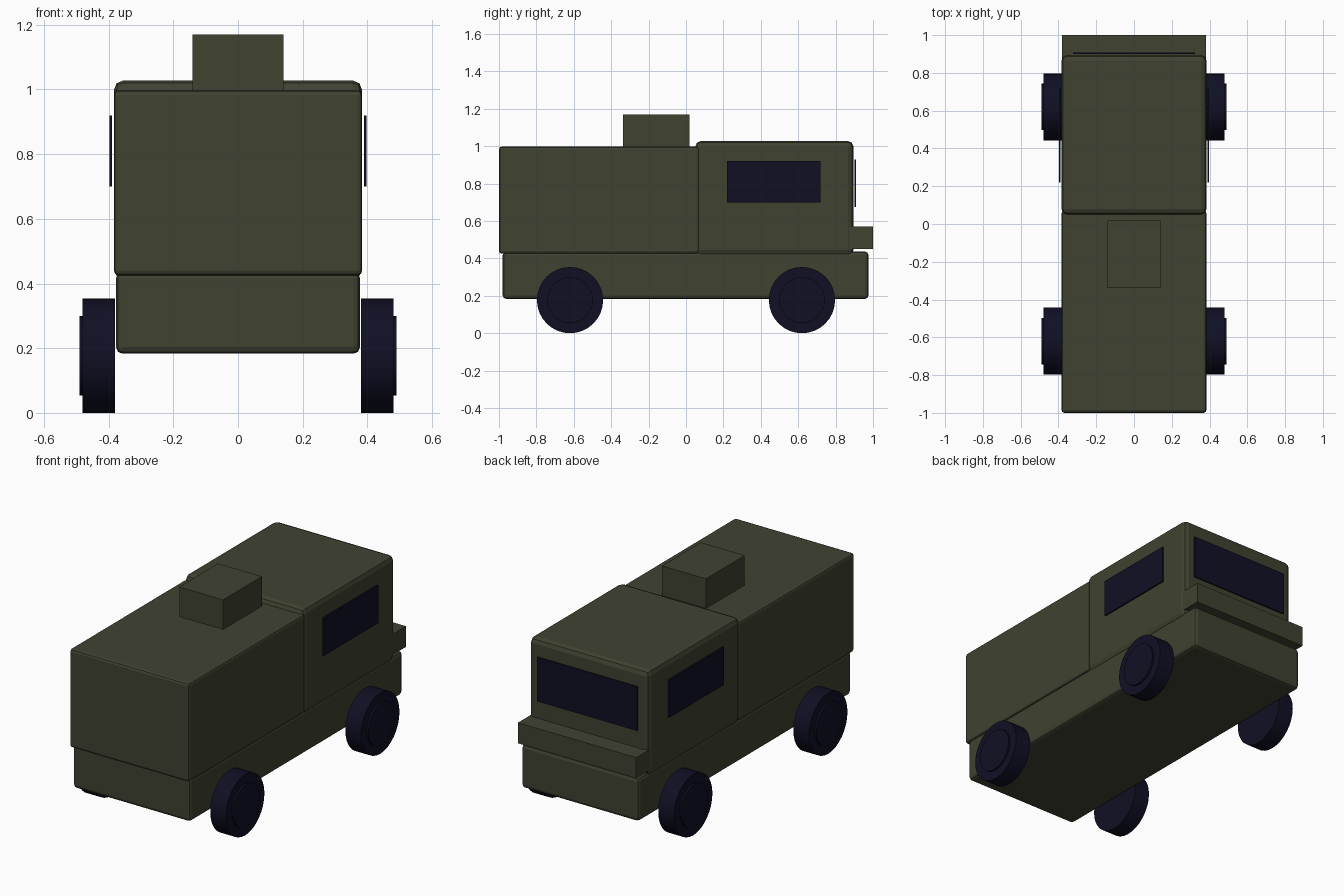
import bpy, bmesh, math
from mathutils import Matrix

if "Cube" in bpy.data.objects:
    bpy.data.objects.remove(bpy.data.objects["Cube"])


def material(name, rgb):
    m = bpy.data.materials.new(name)
    m.diffuse_color = (*rgb, 1)
    m.use_nodes = True
    m.node_tree.nodes["Principled BSDF"].inputs["Base Color"].default_value = m.diffuse_color
    return m


OLIVE = material("olive green", (0.05, 0.055, 0.03))
DARK = material("dark navy", (0.005, 0.005, 0.018))


def finish(name, bm, mat):
    mesh = bpy.data.meshes.new(name)
    bm.to_mesh(mesh)
    bm.free()
    mesh.materials.append(mat)
    obj = bpy.data.objects.new(name, mesh)
    bpy.context.collection.objects.link(obj)
    return obj


def box(name, x, y, z, mat, bevel=0):
    """Box from (min, max) ranges, with optional rounded edges."""
    bm = bmesh.new()
    bmesh.ops.create_cube(bm, size=1)
    for v in bm.verts:
        for i, (lo, hi) in enumerate((x, y, z)):
            v.co[i] = lo if v.co[i] < 0 else hi
    obj = finish(name, bm, mat)
    if bevel:
        mod = obj.modifiers.new("rounded edges", "BEVEL")
        mod.width = bevel
        mod.segments = 2
    return obj


def wheel(name, side, y):
    """Tyre with a raised hub disc on its outer face, axis along x."""
    bm = bmesh.new()
    for radius, inner, outer in ((0.177, 0.38, 0.48), (0.123, 0.47, 0.49)):
        place = (Matrix.Translation((side * (inner + outer) / 2, y, 0.177))
                 @ Matrix.Rotation(math.pi / 2, 4, "Y"))
        bmesh.ops.create_cone(bm, cap_ends=True, segments=32, radius1=radius,
                              radius2=radius, depth=outer - inner, matrix=place)
    obj = finish(name, bm, DARK)
    bpy.context.view_layer.objects.active = obj
    obj.select_set(True)
    bpy.ops.object.shade_smooth_by_angle(angle=math.radians(30))
    obj.select_set(False)


# Body
box("chassis", (-0.377, 0.377), (-0.98, 0.976), (0.183, 0.437), OLIVE, 0.02)
box("cargo_body", (-0.384, 0.384), (-1.0, 0.07), (0.425, 0.998), OLIVE, 0.015)
box("cab", (-0.384, 0.384), (0.05, 0.895), (0.415, 1.028), OLIVE, 0.03)
box("bumper", (-0.38, 0.38), (0.86, 1.0), (0.45, 0.57), OLIVE)
box("roof_box", (-0.141, 0.141), (-0.338, 0.018), (0.99, 1.17), OLIVE)

# Windows
box("windshield", (-0.322, 0.322), (0.9, 0.909), (0.675, 0.93), DARK)
for side, label in ((-1, "left"), (1, "right")):
    box(f"side_window_{label}", sorted((side * 0.389, side * 0.398)),
        (0.22, 0.72), (0.70, 0.92), DARK)
    # Wheels
    for y, end in ((-0.62, "rear"), (0.62, "front")):
        wheel(f"wheel_{end}_{label}", side, y)
